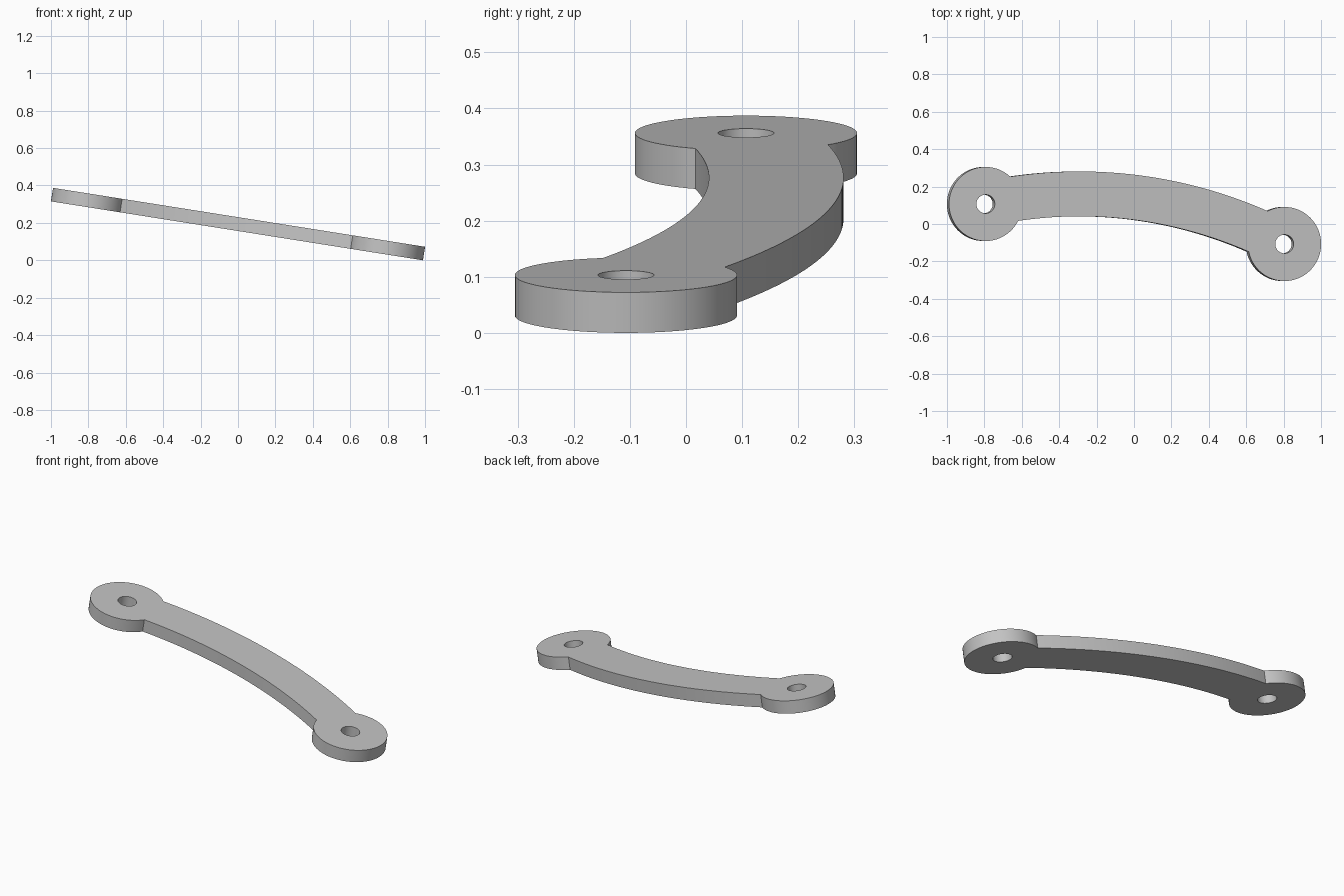
import bpy, bmesh
from math import sin, cos, acos, atan2, pi, radians, hypot
from mathutils import Matrix, Vector

if "Cube" in bpy.data.objects:
    bpy.data.objects.remove(bpy.data.objects["Cube"], do_unlink=True)

THICK, TILT = 0.073, radians(9.0)
EYE_R, HOLE_R, HALF_W = 0.198, 0.05, 0.12
EYES = [Vector((-0.809, 0.107)), Vector((0.809, -0.107))]
ARC_C = Vector((-0.3, -2.27))                 # centre of the curved bar
ARC_R = (EYES[0] - ARC_C).length


def arc(centre, radius, a0, a1, steps):
    return [centre + radius * Vector((cos(a0 + (a1 - a0) * i / steps),
                                      sin(a0 + (a1 - a0) * i / steps)))
            for i in range(steps + 1)]


def angle(p, centre):
    return atan2(p.y - centre.y, p.x - centre.x)


def bar_edge(radius):
    """Arc of the bar's edge, left to right, between the two round ends."""
    d = acos((radius**2 + ARC_R**2 - EYE_R**2) / (2 * radius * ARC_R))
    left, right = (angle(e, ARC_C) for e in EYES)
    return arc(ARC_C, radius, left - d, right + d, 48)


def round_end(eye, start, end):
    """Clockwise arc around an end, from start to end."""
    a0, a1 = angle(start, eye), angle(end, eye)
    while a1 > a0:
        a1 -= 2 * pi
    return arc(eye, EYE_R, a0, a1, 64)[1:-1]


# Outline: outer edge, right end, inner edge, left end
outer = bar_edge(ARC_R + HALF_W)
inner = bar_edge(ARC_R - HALF_W)[::-1]
outline = (outer + round_end(EYES[1], outer[-1], inner[0])
           + inner + round_end(EYES[0], inner[-1], outer[0]))
holes = [arc(e, HOLE_R, 0, 2 * pi, 48)[:-1] for e in EYES]

# Fill the profile around the holes and extrude it to a plate
bm = bmesh.new()
for loop in [outline] + holes:
    vs = [bm.verts.new((p.x, p.y, -THICK / 2)) for p in loop]
    for a, b in zip(vs, vs[1:] + vs[:1]):
        bm.edges.new((a, b))
bmesh.ops.triangle_fill(bm, edges=bm.edges[:], use_beauty=True, normal=(0, 0, 1))
ext = bmesh.ops.extrude_face_region(bm, geom=bm.faces[:], use_keep_orig=True)
top = [g for g in ext["geom"] if isinstance(g, bmesh.types.BMVert)]
bmesh.ops.translate(bm, verts=top, vec=(0, 0, THICK))
bmesh.ops.recalc_face_normals(bm, faces=bm.faces[:])

# Tilt the plate and rest it on the ground
bm.transform(Matrix.Rotation(TILT, 4, "Y"))
low = min(v.co.z for v in bm.verts)
bmesh.ops.translate(bm, verts=bm.verts[:], vec=(0, 0, -low))

mesh = bpy.data.meshes.new("curved_link")
bm.to_mesh(mesh)
bm.free()
link = bpy.data.objects.new("curved_link", mesh)
bpy.context.collection.objects.link(link)

# Plain grey
grey = bpy.data.materials.new("grey")
grey.use_nodes = True
colour = (0.55, 0.55, 0.55, 1)
grey.diffuse_color = colour
grey.node_tree.nodes["Principled BSDF"].inputs["Base Color"].default_value = colour
mesh.materials.append(grey)

bpy.ops.object.select_all(action="DESELECT")
link.select_set(True)
bpy.context.view_layer.objects.active = link
bpy.ops.object.shade_smooth_by_angle(angle=radians(20))
